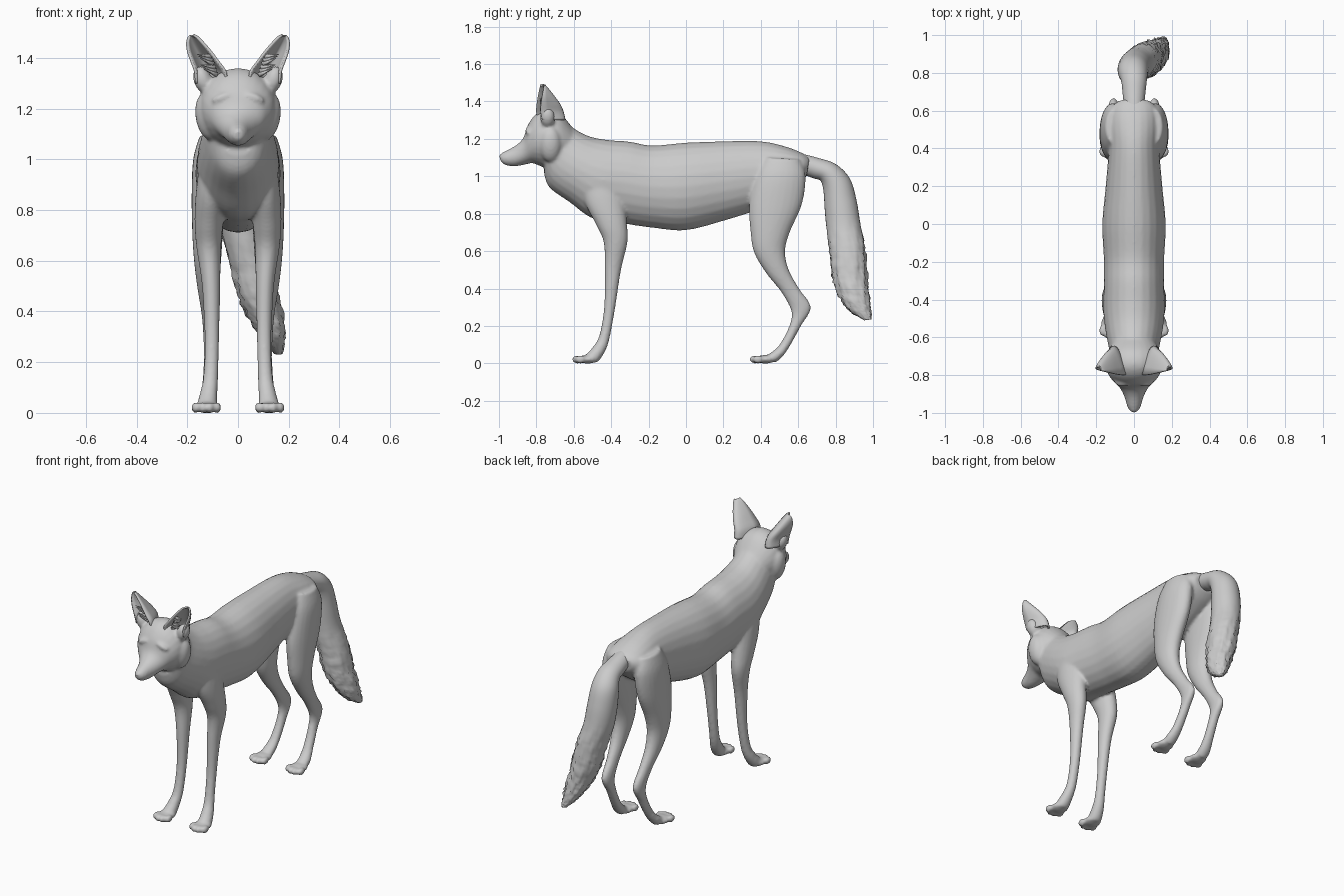
import bpy, bmesh, math, random
from mathutils import Vector, Matrix

random.seed(4)
cube = bpy.data.objects.get("Cube")
if cube:
    bpy.data.objects.remove(cube, do_unlink=True)

fur = bpy.data.materials.new("light_grey")
fur.use_nodes = True
GREY = (0.6, 0.6, 0.6, 1)
fur.diffuse_color = GREY
fur.node_tree.nodes["Principled BSDF"].inputs["Base Color"].default_value = GREY


def spline(rows, steps):
    """Smoothly resample rows of numbers (Catmull-Rom)."""
    rows = [Vector(r) for r in rows]
    out = []
    for i in range(len(rows) - 1):
        a, b = rows[max(i - 1, 0)], rows[i]
        c, d = rows[i + 1], rows[min(i + 2, len(rows) - 1)]
        for k in range(steps):
            t = k / steps
            out.append(0.5 * (2 * b + (c - a) * t + (2 * a - 5 * b + 4 * c - d) * t * t
                              + (3 * b - a - 3 * c + d) * t ** 3))
    return out + [rows[-1]]


def loft(bm, stations, side=1, segments=24, steps=5, ruffle=None):
    """Closed skin over rings; a station is edge y,z, opposite edge y,z, centre x, half width."""
    rings = []
    for n, (y1, z1, y2, z2, x, w) in enumerate(spline(stations, steps)):
        ring = []
        for k in range(segments):
            a = math.tau * k / segments
            s = math.sin(a)
            g = ruffle(n, k) if ruffle else 1
            ring.append(bm.verts.new((side * (x + g * w * math.cos(a)),
                                      (y1 + y2) / 2 + g * s * (y1 - y2) / 2,
                                      (z1 + z2) / 2 + g * s * (z1 - z2) / 2)))
        rings.append(ring)
    for r, q in zip(rings, rings[1:]):
        for k in range(segments):
            j = (k + 1) % segments
            bm.faces.new((r[k], r[j], q[j], q[k]))
    bm.faces.new(rings[0][::-1])
    bm.faces.new(rings[-1])


def ball(bm, centre, size, tilt=0):
    m = Matrix.Translation(centre) @ Matrix.Rotation(tilt, 4, "Y") @ Matrix.Diagonal((*size, 1))
    bmesh.ops.create_uvsphere(bm, u_segments=20, v_segments=12, radius=1, matrix=m)


def finish(bm, name):
    bmesh.ops.recalc_face_normals(bm, faces=bm.faces)
    mesh = bpy.data.meshes.new(name)
    bm.to_mesh(mesh)
    bm.free()
    mesh.materials.append(fur)
    for p in mesh.polygons:
        p.use_smooth = True
    ob = bpy.data.objects.new(name, mesh)
    bpy.context.collection.objects.link(ob)
    return ob


body = bmesh.new()

# Neck, trunk and rump
loft(body, [
    (-.69, 1.35, -.76, 1.02, 0, .12), (-.61, 1.265, -.73, .94, 0, .13),
    (-.52, 1.215, -.62, .86, 0, .15), (-.42, 1.195, -.5, .775, 0, .162),
    (-.3, 1.185, -.35, .75, 0, .16), (-.18, 1.165, -.18, .725, 0, .16),
    (0, 1.18, 0, .712, 0, .168), (.2, 1.187, .2, .762, 0, .15),
    (.4, 1.187, .38, .82, 0, .135), (.53, 1.16, .5, .88, 0, .14),
    (.62, 1.125, .6, .95, 0, .125), (.66, 1.1, .645, 1.0, 0, .08)])

# Head and muzzle
loft(body, [
    (-.997, 1.108, -.99, 1.078, 0, .017), (-.975, 1.13, -.965, 1.06, 0, .034),
    (-.91, 1.165, -.915, 1.053, 0, .052), (-.87, 1.205, -.86, 1.063, 0, .077),
    (-.845, 1.275, -.82, 1.07, 0, .11), (-.8, 1.335, -.78, 1.055, 0, .14),
    (-.74, 1.36, -.73, 1.04, 0, .153), (-.67, 1.335, -.68, 1.05, 0, .14),
    (-.6, 1.25, -.62, 1.08, 0, .1)])
ball(body, (0, -.98, 1.107), (.022, .02, .018))

for side in (1, -1):
    # Cheek ruff, brow and fluff beneath the ear
    ball(body, (side * .118, -.725, 1.17), (.05, .06, .095), side * .15)
    ball(body, (side * .06, -.838, 1.245), (.045, .022, .018), side * .35)
    ball(body, (side * .14, -.74, 1.315), (.036, .04, .055), side * .3)
    # Front leg
    loft(body, [
        (-.56, 1.0, -.36, 1.0, .1, .05), (-.54, .86, -.33, .86, .107, .06),
        (-.48, .74, -.315, .74, .115, .056), (-.44, .645, -.313, .645, .115, .048),
        (-.435, .5, -.347, .5, .106, .036), (-.438, .3, -.378, .3, .103, .029),
        (-.463, .15, -.405, .15, .107, .029), (-.5, .085, -.425, .08, .115, .034),
        (-.535, .045, -.46, .02, .122, .04), (-.54, .015, -.48, .004, .123, .038)], side)
    # Hind leg
    loft(body, [
        (.42, 1.1, .61, 1.09, .1, .05), (.37, 1.0, .64, 1.0, .11, .067),
        (.338, .85, .62, .85, .116, .067), (.345, .7, .555, .7, .12, .06),
        (.365, .59, .53, .6, .12, .053), (.43, .48, .55, .5, .118, .042),
        (.51, .38, .605, .4, .112, .032), (.562, .28, .668, .3, .108, .028),
        (.552, .2, .615, .2, .108, .027), (.5, .1, .56, .1, .114, .03),
        (.45, .055, .52, .04, .121, .036), (.42, .04, .48, .004, .123, .036)], side)
    # Paws with four toes each
    for y in (-.525, .425):
        ball(body, (side * .124, y, .022), (.05, .055, .023))
        for i in range(4):
            inner = abs(i - 1.5) < 1
            ball(body, (side * (.083 + .028 * i), y - (.056 if inner else .04), .021),
                 (.017, .03, .022))

skin = finish(body, "body_head_and_legs")
remesh = skin.modifiers.new("blend_parts", "REMESH")
remesh.mode = "VOXEL"
remesh.voxel_size = 0.009
remesh.use_smooth_shade = True
soften = skin.modifiers.new("soften", "SMOOTH")
soften.factor = 0.5
soften.iterations = 5

# Tail, with shaggy fur toward the tip
tail = bmesh.new()


def shaggy(n, k):
    amount = max(0, min(1, (n - 32) / 20))
    return 1 + amount * (random.uniform(-.1, .08) + .06 * math.sin(k * 2.1 + n * .35))


loft(tail, [
    (.58, 1.13, .6, 1.02, 0, .05), (.7, 1.1, .68, .99, 0, .06),
    (.8, 1.065, .72, .975, 0, .068), (.875, .99, .735, .92, -.005, .08),
    (.91, .88, .742, .82, 0, .085), (.932, .75, .752, .71, .015, .085),
    (.957, .62, .77, .58, .05, .085), (.968, .48, .785, .45, .08, .08),
    (.98, .36, .825, .345, .118, .065), (.988, .28, .88, .275, .143, .042),
    (.992, .235, .955, .23, .16, .015)], segments=32, steps=7, ruffle=shaggy)
finish(tail, "tail")

# Ears: cupped shells; rows give height, inner x, outer x, rim y and cup depth
for side, label in ((1, "left"), (-1, "right")):
    ear = bmesh.new()
    rows = spline([
        (1.3, .045, .165, -.79, .13), (1.345, .05, .168, -.8, .13),
        (1.385, .078, .182, -.798, .11), (1.425, .108, .196, -.792, .075),
        (1.46, .138, .2, -.785, .04), (1.482, .16, .194, -.78, .015),
        (1.489, .174, .184, -.778, .004)], 3)
    grid = []
    for z, xin, xout, rim, cup in rows:
        line = []
        for i in range(13):
            u = i / 12
            line.append(ear.verts.new((side * (xin + (xout - xin) * u),
                                       rim + .022 * u + cup * math.sin(math.pi * u) ** .8, z)))
        grid.append(line)
    for r, q in zip(grid, grid[1:]):
        for i in range(12):
            ear.faces.new((r[i], r[i + 1], q[i + 1], q[i]))
    shell = finish(ear, label + "_ear")
    thick = shell.modifiers.new("thickness", "SOLIDIFY")
    thick.thickness = 0.01
    thick.offset = 0

    # Fur tufts inside the ear
    tufts = bmesh.new()
    for i in range(6):
        root = Vector((side * (.085 + .005 * i), -.765, 1.335 + .014 * i))
        way = Vector((side * .8, -.25, .35 - .1 * (i % 3)))
        turn = way.to_track_quat("Z", "Y").to_matrix().to_4x4()
        bmesh.ops.create_cone(tufts, cap_ends=True, segments=6, radius1=.011, radius2=.001,
                              depth=.06, matrix=Matrix.Translation(root + way * .03) @ turn)
    finish(tufts, label + "_ear_tufts")
